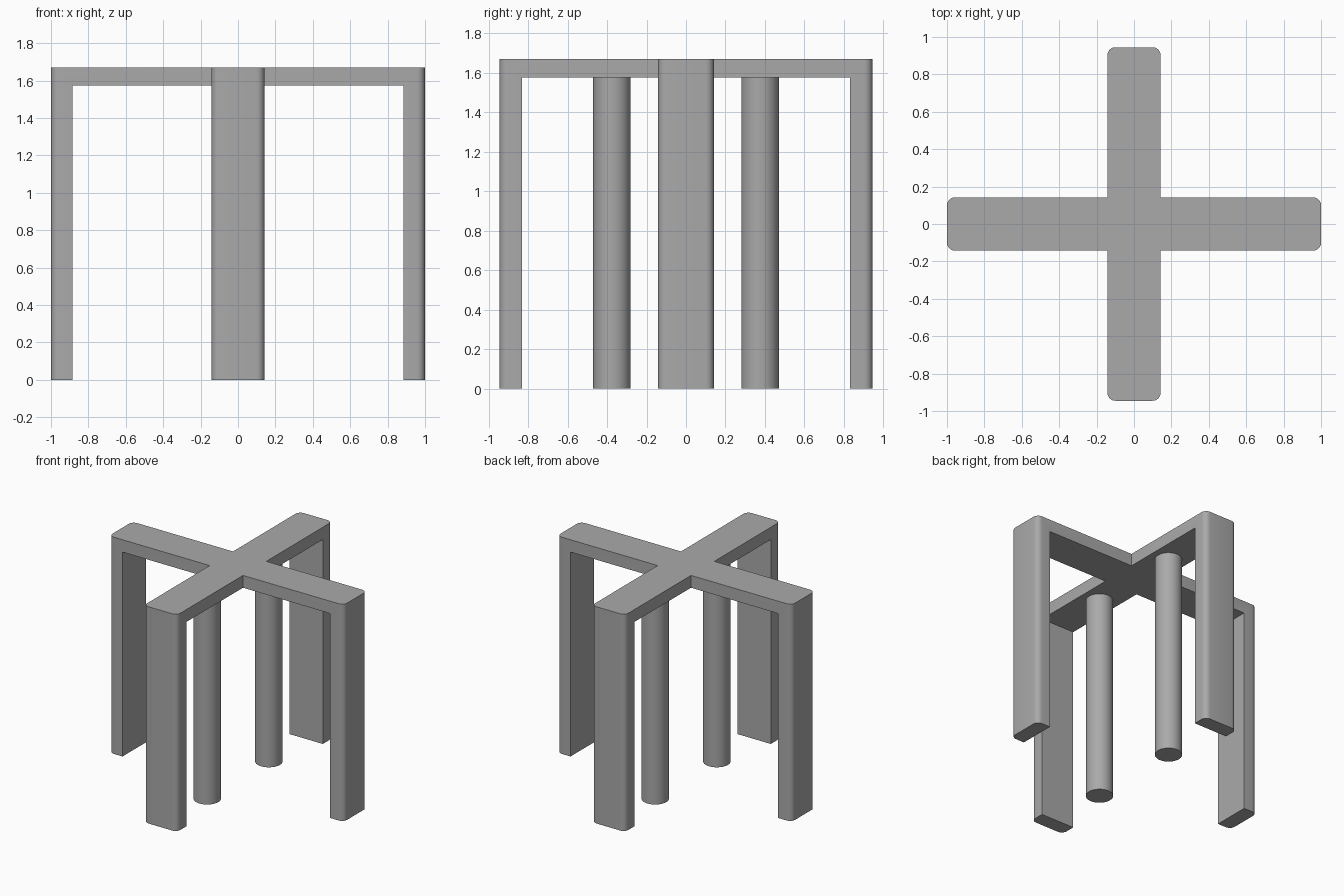
import bpy
import bmesh
from math import cos, sin, pi
from mathutils import Vector

if "Cube" in bpy.data.objects:
    bpy.data.objects.remove(bpy.data.objects["Cube"], do_unlink=True)

HEIGHT, BEAM_Z = 1.67, 1.575      # top and underside of the cross beam
REACH_X, REACH_Y = 1.0, 0.945     # arm lengths
HALF, ROUND, THICK = 0.142, 0.042, 0.115

grey = bpy.data.materials.new("grey")
grey.use_nodes = True
grey.diffuse_color = (0.4, 0.4, 0.4, 1)
grey.node_tree.nodes["Principled BSDF"].inputs["Base Color"].default_value = grey.diffuse_color


def finish(obj):
    bpy.ops.object.select_all(action='DESELECT')
    obj.select_set(True)
    bpy.context.view_layer.objects.active = obj
    bpy.ops.object.shade_smooth_by_angle()


def arm_outline(reach, quarter):
    """Inner corner and rounded end of one arm, turned by quarter turns."""
    pts = [(HALF, -HALF)]
    for side, start in ((-1, -pi / 2), (1, 0)):
        for i in range(7):
            a = start + i * pi / 12
            pts.append((reach - ROUND + ROUND * cos(a),
                        side * (HALF - ROUND) + ROUND * sin(a)))
    a = quarter * pi / 2
    return [(x * cos(a) - y * sin(a), x * sin(a) + y * cos(a)) for x, y in pts]


# Cross-shaped prism, hollowed below to leave four legs
bm = bmesh.new()
outline = [p for q in range(4) for p in arm_outline((REACH_X, REACH_Y)[q % 2], q)]
base = bm.faces.new([bm.verts.new((x, y, 0)) for x, y in outline])
top = bmesh.ops.extrude_face_region(bm, geom=[base])["geom"]
bmesh.ops.translate(bm, vec=Vector((0, 0, HEIGHT)),
                    verts=[v for v in top if isinstance(v, bmesh.types.BMVert)])
bmesh.ops.recalc_face_normals(bm, faces=bm.faces)
mesh = bpy.data.meshes.new("frame")
bm.to_mesh(mesh)
bm.free()
mesh.materials.append(grey)
frame = bpy.data.objects.new("frame", mesh)
bpy.context.collection.objects.link(frame)

bpy.ops.mesh.primitive_cube_add(size=2, location=(0, 0, BEAM_Z - 1))
cutter = bpy.context.object
cutter.name = "frame_cutter"
cutter.scale = (REACH_X - THICK, REACH_Y - THICK, 1)
cutter.hide_render = True

hollow = frame.modifiers.new("hollow", 'BOOLEAN')
hollow.operation = 'DIFFERENCE'
hollow.solver = 'EXACT'
hollow.object = cutter
bpy.context.view_layer.objects.active = frame
bpy.ops.object.modifier_apply(modifier="hollow")
bpy.data.objects.remove(cutter, do_unlink=True)
finish(frame)

# Two round posts under the front and back arms
for name, y in (("front_post", -0.375), ("back_post", 0.375)):
    bpy.ops.mesh.primitive_cylinder_add(vertices=48, radius=0.095, depth=BEAM_Z,
                                        location=(0, y, BEAM_Z / 2))
    post = bpy.context.object
    post.name = name
    post.data.materials.append(grey)
    finish(post)
